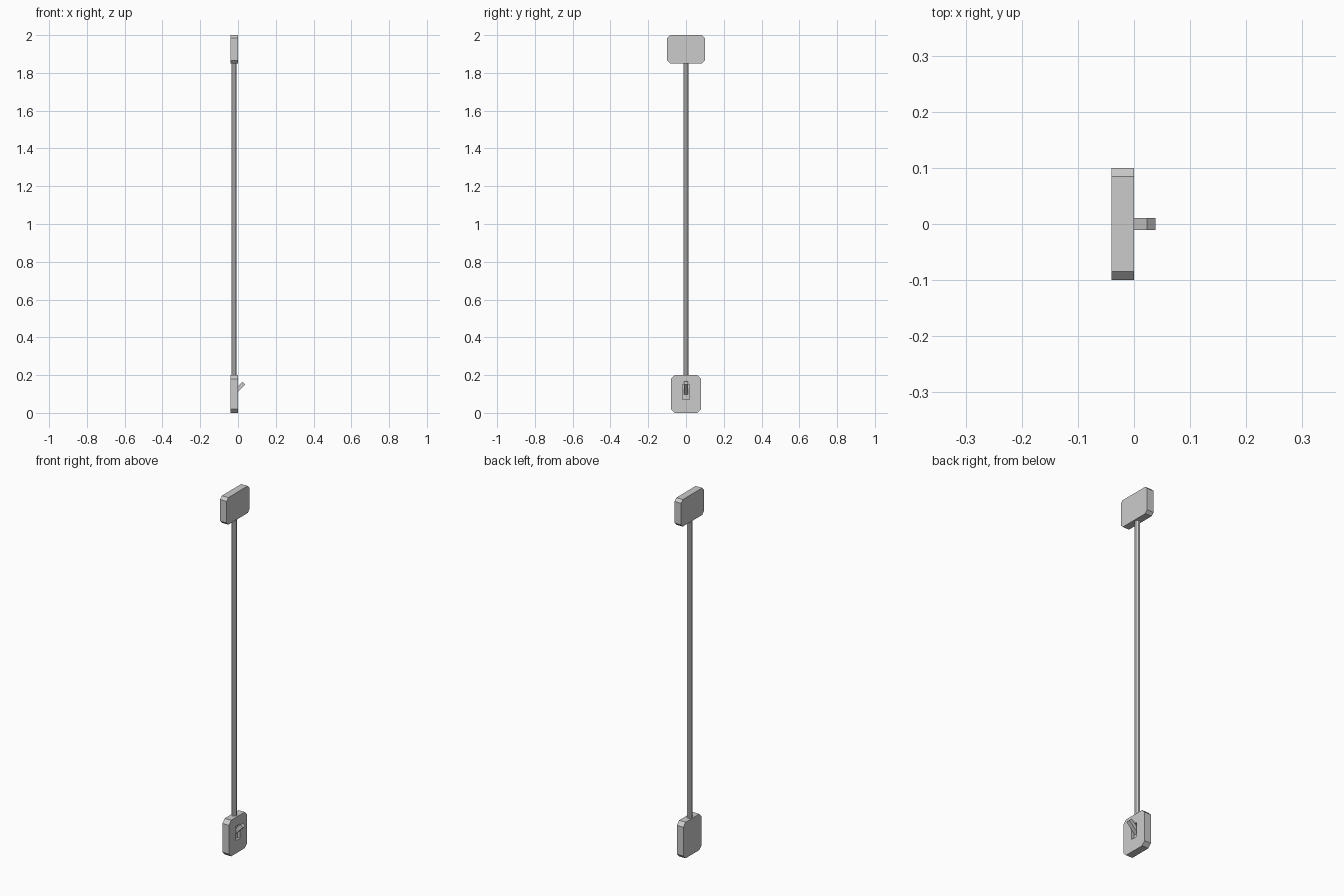
import bpy, bmesh, math
from mathutils import Matrix

if "Cube" in bpy.data.objects:
    bpy.data.objects.remove(bpy.data.objects["Cube"])


def finish(name, bm):
    bmesh.ops.recalc_face_normals(bm, faces=bm.faces)
    me = bpy.data.meshes.new(name)
    bm.to_mesh(me)
    bm.free()
    ob = bpy.data.objects.new(name, me)
    bpy.context.collection.objects.link(ob)
    return ob


def prism(name, profile, axis, lo, hi):
    """Extrude a 2D profile along x (profile is y,z) or y (profile is x,z)."""
    bm = bmesh.new()
    place = (lambda a, b, t: (t, a, b)) if axis == 'x' else (lambda a, b, t: (a, t, b))
    rings = [[bm.verts.new(place(a, b, t)) for a, b in profile] for t in (lo, hi)]
    bm.faces.new(rings[0])
    bm.faces.new(rings[1])
    n = len(profile)
    for i in range(n):
        j = (i + 1) % n
        bm.faces.new((rings[0][i], rings[0][j], rings[1][j], rings[1][i]))
    return finish(name, bm)


def chamfered(w, z0, z1, c):
    return [(-w + c, z0), (w - c, z0), (w, z0 + c), (w, z1 - c),
            (w - c, z1), (-w + c, z1), (-w, z1 - c), (-w, z0 + c)]


# Boxes at either end
prism("upper_box", chamfered(0.10, 1.85, 2.0, 0.015), 'x', -0.04, 0.0)
switch_box = prism("switch_box", chamfered(0.08, 0.0, 0.2, 0.02), 'x', -0.04, 0.0)

# Recessed slot for the lever
slot = prism("slot_cutter", [(-0.019, 0.07), (0.019, 0.07), (0.019, 0.15), (-0.019, 0.15)],
             'x', -0.015, 0.02)
slot.hide_render = True
slot.hide_set(True)
cut = switch_box.modifiers.new("slot", 'BOOLEAN')
cut.operation = 'DIFFERENCE'
cut.solver = 'EXACT'
cut.object = slot

# Lever tilted upward
prism("lever", [(-0.015, 0.097), (0.038, 0.150), (0.023, 0.165), (-0.015, 0.127)],
      'y', -0.011, 0.011)

# Conduit between the boxes
bm = bmesh.new()
bmesh.ops.create_cone(bm, cap_ends=True, segments=8, radius1=0.014, radius2=0.014,
                      depth=1.66,
                      matrix=Matrix.Translation((-0.022, 0, 1.025)) @ Matrix.Rotation(math.pi / 8, 4, 'Z'))
finish("conduit", bm)
